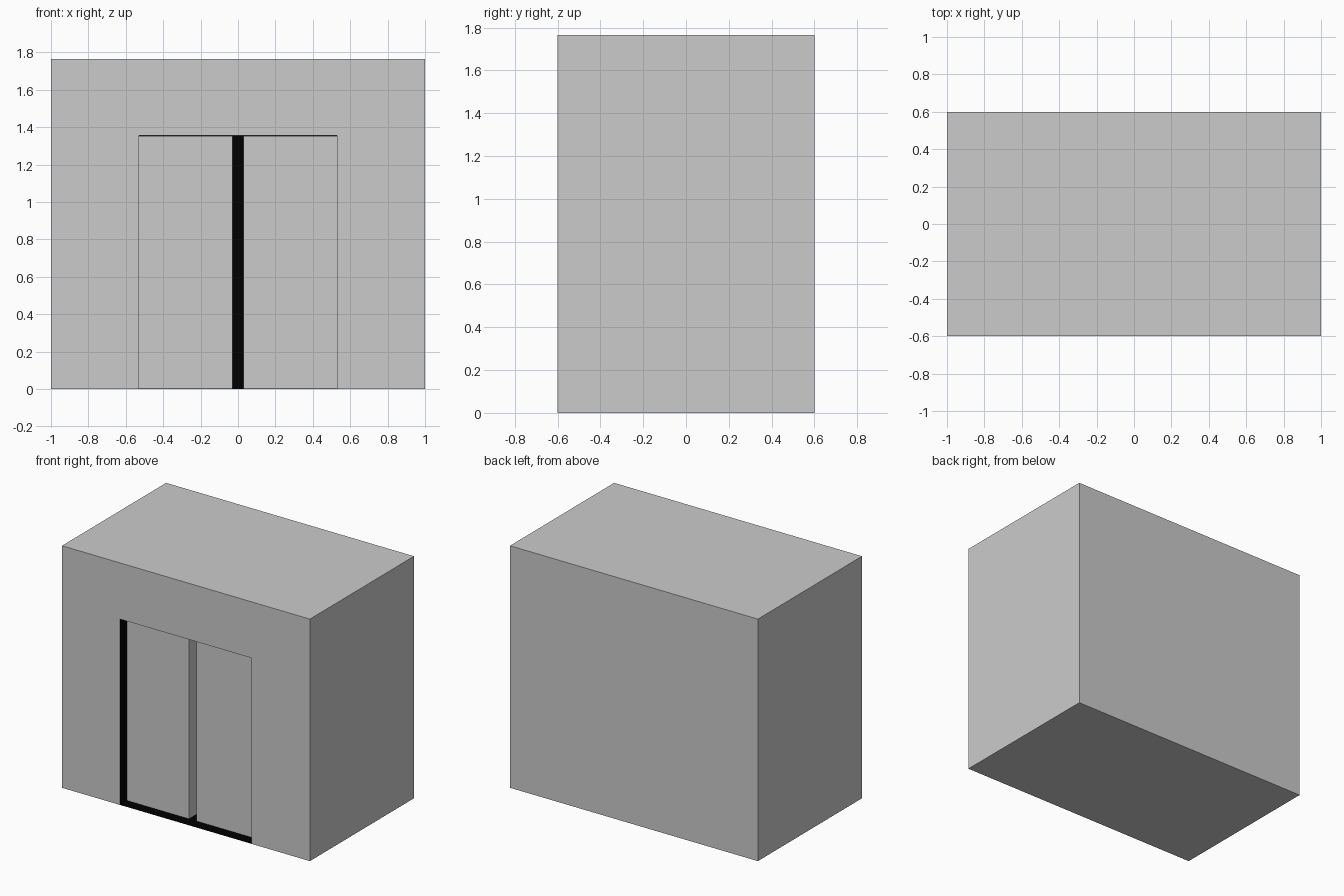
import bpy, bmesh

if "Cube" in bpy.data.objects:
    bpy.data.objects.remove(bpy.data.objects["Cube"])

W, D, H = 1.0, 0.6, 1.765      # half width, half depth, height
OW, OH = 0.53, 1.355           # opening half width and height
RECESS, DOOR_T, GAP = 0.078, 0.11, 0.03
BACK = -D + RECESS + DOOR_T    # back plane of the doorway

black = bpy.data.materials.new("black")
black.diffuse_color = (0, 0, 0, 1)
black.use_nodes = True
black.node_tree.nodes["Principled BSDF"].inputs["Base Color"].default_value = black.diffuse_color
grey = bpy.data.materials.new("grey")
grey.diffuse_color = (0.8, 0.8, 0.8, 1)
grey.use_nodes = True
grey.node_tree.nodes["Principled BSDF"].inputs["Base Color"].default_value = grey.diffuse_color


def add_object(name, bm, mats):
    mesh = bpy.data.meshes.new(name)
    bm.to_mesh(mesh)
    bm.free()
    for m in mats:
        mesh.materials.append(m)
    obj = bpy.data.objects.new(name, mesh)
    bpy.context.collection.objects.link(obj)
    return obj


def box(name, lo, hi, mat):
    bm = bmesh.new()
    bmesh.ops.create_cube(bm, size=1)
    for v in bm.verts:
        v.co = [lo[i] + (v.co[i] + 0.5) * (hi[i] - lo[i]) for i in range(3)]
    return add_object(name, bm, [mat])


# Cabin shell: front face with doorway notch, closed sides, black doorway lining
bm = bmesh.new()
outline = [(-W, 0), (-OW, 0), (-OW, OH), (OW, OH), (OW, 0), (W, 0), (W, H), (-W, H)]
front = [bm.verts.new((x, -D, z)) for x, z in outline]
rear = [bm.verts.new((x, D, z)) for x, z in ((-W, 0), (W, 0), (W, H), (-W, H))]
inner = [bm.verts.new((x, BACK, z)) for x, z in outline[1:5]]
bm.faces.new(front)
bm.faces.new(rear[::-1])
bm.faces.new((front[5], rear[1], rear[2], front[6]))
bm.faces.new((front[6], rear[2], rear[3], front[7]))
bm.faces.new((front[7], rear[3], rear[0], front[0]))
bm.faces.new((front[0], rear[0], rear[1], front[5], front[4], front[1]))
for i in range(3):
    bm.faces.new((front[i + 1], inner[i], inner[i + 1], front[i + 2])).material_index = 1
bm.faces.new(inner).material_index = 1
for f in bm.faces:
    f.normal_update()
# The lining faces into the doorway
for f in bm.faces:
    if f.material_index:
        c = f.calc_center_median()
        if f.normal.x * c.x > 0.01 or f.normal.z > 0.5 or f.normal.y > 0.5:
            f.normal_flip()
add_object("cabin_shell", bm, [grey, black])

# Black doorway floor
box("doorway_floor", (-OW, -D, 0.001), (OW, BACK, 0.003), black)

# Pair of sliding doors, slightly apart
for side, x0, x1 in (("left", -OW, -GAP), ("right", GAP, OW)):
    box(side + "_door", (x0, -D + RECESS, 0.002), (x1, BACK - 0.002, OH - 0.001), grey)
